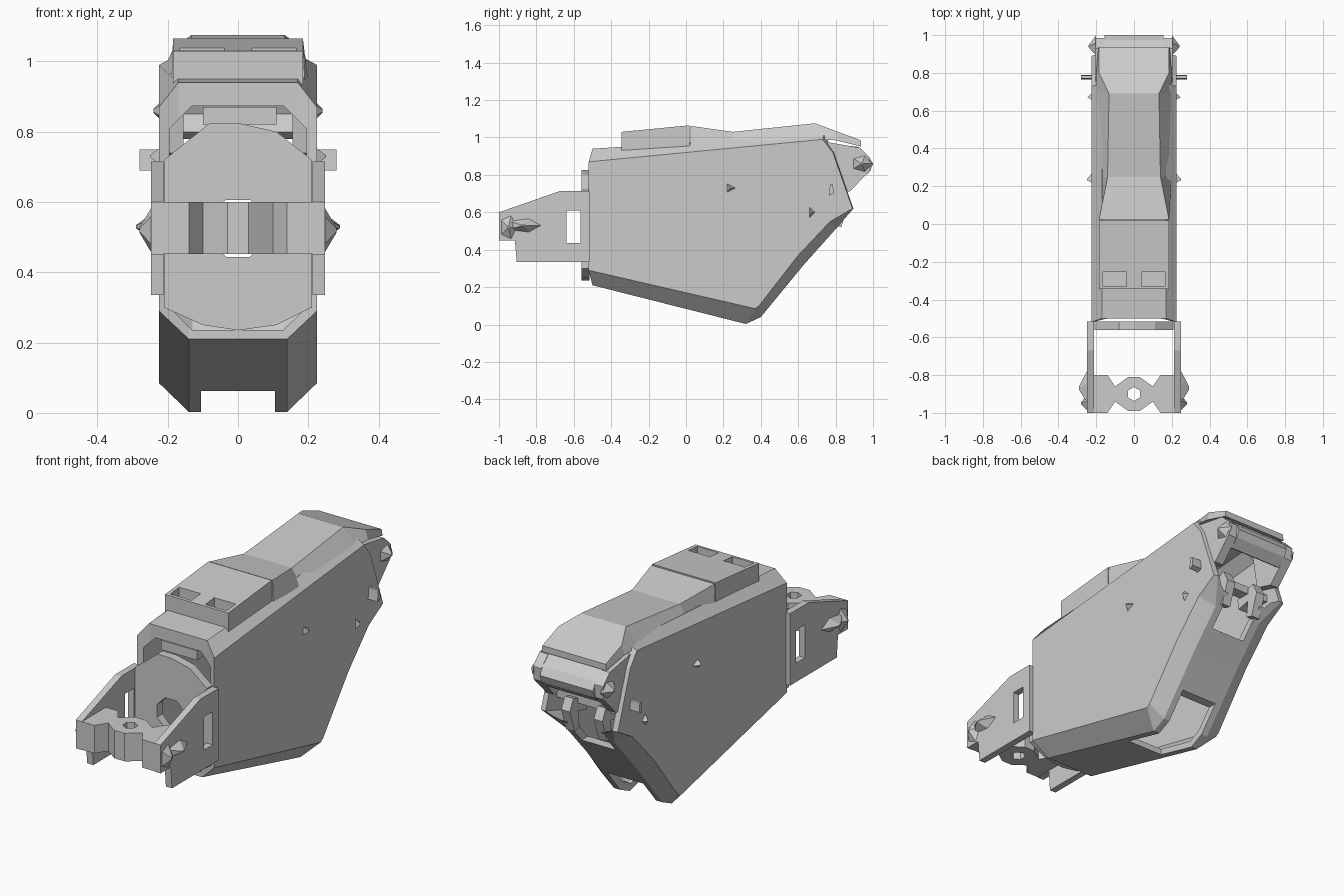
import bpy, bmesh, math
from mathutils import Matrix, Vector

if "Cube" in bpy.data.objects:
    bpy.data.objects.remove(bpy.data.objects["Cube"])


def finish(name, bm):
    bmesh.ops.recalc_face_normals(bm, faces=bm.faces)
    me = bpy.data.meshes.new(name)
    bm.to_mesh(me)
    bm.free()
    ob = bpy.data.objects.new(name, me)
    bpy.context.collection.objects.link(ob)
    return ob


def skin(name, rings):
    """Join closed rings of equal length and cap both ends."""
    bm = bmesh.new()
    rows = [[bm.verts.new(p) for p in r] for r in rings]
    n = len(rows[0])
    for a, b in zip(rows, rows[1:]):
        for i in range(n):
            j = (i + 1) % n
            bm.faces.new((a[i], a[j], b[j], b[i]))
    bm.faces.new(rows[0])
    bm.faces.new(rows[-1])
    return finish(name, bm)


def prism(name, pts, axis, a, b):
    """Extrude a 2D profile along an axis from a to b."""
    put = {'x': lambda p, t: (t, p[0], p[1]),
           'y': lambda p, t: (p[0], t, p[1]),
           'z': lambda p, t: (p[0], p[1], t)}[axis]
    return skin(name, [[put(p, t) for p in pts] for t in (a, b)])


def box(name, x, y, z):
    return prism(name, [(x[0], y[0]), (x[1], y[0]), (x[1], y[1]), (x[0], y[1])], 'z', *z)


def ngon(cx, cy, r, n):
    return [(cx + r * math.cos((i + .5) * math.tau / n),
             cy + r * math.sin((i + .5) * math.tau / n)) for i in range(n)]


def cut(ob, *cutters):
    for c in cutters:
        c.hide_render = True
        m = ob.modifiers.new("cut", 'BOOLEAN')
        m.operation, m.solver, m.object = 'DIFFERENCE', 'EXACT', c
        bpy.context.view_layer.objects.active = ob
        bpy.ops.object.modifier_apply(modifier=m.name)
        bpy.data.objects.remove(c)


def chamfered(name, ridge, side, w):
    """Housing shape: ridge = (y, z, x) of the middle band, side = (y, z) of flat walls."""
    rings = []
    for s in (-1, 1):
        wall = [(s * w, y, z) for y, z in side]
        band = [(s * x, y, z) for y, z, x in ridge]
        rings += [wall, band] if s < 0 else [band, wall]
    return skin(name, rings)


def stud(name, s, x, y, z, h, ry, rz, n=5):
    """Faceted stud pointing sideways."""
    bm = bmesh.new()
    bmesh.ops.create_cone(bm, cap_ends=True, segments=n, radius1=1, radius2=0.12, depth=1)
    mat = (Matrix.Translation(Vector((s * (x + h / 2), y, z)))
           @ Matrix.Diagonal((h, ry, rz, 1))
           @ Matrix.Rotation(s * math.pi / 2, 4, 'Y'))
    bmesh.ops.transform(bm, matrix=mat, verts=bm.verts)
    return finish(name, bm)


# hollow main housing, open at front and upper rear
housing = chamfered(
    "housing",
    [(-.50, .21, .14), (.32, .003, .14), (.40, .04, .14), (.63, .32, .14), (.80, .51, .14),
     (.895, .62, .205), (.79, .92, .205), (.74, 1.02, .17), (-.50, .94, .17)],
    [(-.52, .29), (.37, .085), (.39, .10), (.60, .37), (.77, .55),
     (.89, .62), (.785, .92), (.73, .99), (-.52, .87)], .225)
cavity = chamfered(
    "cavity_cutter",
    [(-.6, .26, .13), (.31, .04, .13), (.38, .075, .13), (.60, .345, .13), (.77, .535, .13),
     (.95, .62, .13), (.95, .95, .13), (.70, .975, .13), (-.6, .865, .13)],
    [(-.6, .32), (.34, .11), (.37, .125), (.58, .39), (.74, .57),
     (.95, .64), (.95, .90), (.70, .93), (-.6, .80)], .195)
cut(housing, cavity,
    box("notch_cutter", (-.105, .105), (.085, .52), (-.1, .17)),
    box("rear_cutter", (-.10, .10), (.6, 1), (.43, .7)))

# front mounting plate with round through-hole
plate = prism("front_plate",
              [(-.21, .30), (-.10, .25), (0, .235), (.11, .25), (.21, .30),
               (.21, .72), (.11, .80), (0, .825), (-.08, .825), (-.21, .72)], 'y', -.56, -.515)
cut(plate, prism("hole_cutter", ngon(0, .525, .088, 8), 'y', -.7, -.4))
box("upper_catch", (-.10, .11), (-.50, -.45), (.82, .87))

# front bracket: two windowed side arms
for s in (-1, 1):
    arm = prism("bracket_arm",
                [(-1, .60), (-.67, .715), (-.515, .715), (-.515, .335),
                 (-.905, .335), (-.915, .45), (-1, .45)], 'x', s * .212, s * .248)
    cut(arm, box("window_cutter", (-.4, .4), (-.64, -.565), (.435, .61)))
    stud("bracket_stud", s, .245, -.87, .53, .045, .10, .04)
    stud("bracket_end_stud", s, .245, -.95, .52, .035, .05, .07)

# waisted cross bar with vertical hole
half = [(-.235, -.80), (-.14, -.80), (-.10, -.86), (-.03, -.81),
        (.03, -.81), (.10, -.86), (.14, -.80), (.235, -.80)]
bar = prism("cross_bar", half + [(x, -1.8 - y) for x, y in reversed(half)], 'z', .452, .60)
cut(bar, prism("pin_cutter", ngon(0, -.90, .037, 6), 'z', 0, 1))

# raised top block with two pockets
block = prism("top_block", [(-.345, .925), (-.345, 1.03), (.018, 1.065), (.018, .94)],
              'x', -.185, .185)
cut(block, *[box("pocket_cutter", (min(s * .04, s * .165), max(s * .04, s * .165)),
                 (-.33, -.255), (.965, 1.2)) for s in (-1, 1)])

# top spine flaring into the rear lid: y, top half width, top z, base half width, base z
spine = [(.025, .185, 1.062, .19, .935), (.25, .14, 1.03, .20, .94), (.69, .132, 1.076, .205, .99),
         (.80, .185, 1.035, .20, .985), (.935, .185, .985, .19, .952)]
skin("top_spine", [[(-b, y, zb), (-t, y, zt), (t, y, zt), (b, y, zb)]
                   for y, t, zt, b, zb in spine])

# rear roll between two cheeks
prism("rear_roll", [(.78, .965), (.92, .95), (.975, .90), (1.0, .86), (.985, .82), (.94, .78),
                    (.91, .80), (.945, .85), (.92, .90), (.86, .925), (.78, .93)], 'x', -.155, .155)
for s in (-1, 1):
    prism("rear_cheek", [(.73, .98), (.93, .945), (.985, .89), (.98, .82), (.875, .71),
                         (.77, .74)], 'x', s * .155, s * .205)
    stud("roll_stud", s, .20, .94, .86, .04, .06, .05)
    # small hooks framing the rear opening
    prism("rear_hook", [(.72, .66), (.84, .70), (.87, .64), (.83, .52), (.79, .53),
                        (.80, .62), (.73, .60)], 'x', s * .07, s * .12)
    # side fins and rivets
    prism("side_fin", [(.765, .69), (.79, .70), (.785, .75), (.77, .75)], 'x', s * .215, s * .28)
    stud("side_rivet", s, .22, .235, .73, .03, .035, .03, 3)
    stud("rear_rivet", s, .22, .67, .60, .025, .025, .04, 3)
    stud("inner_rivet", -s, -.19, .45, .21, .07, .03, .03, 4)
box("rear_strut", (-.20, .20), (.74, .80), (.66, .70))
